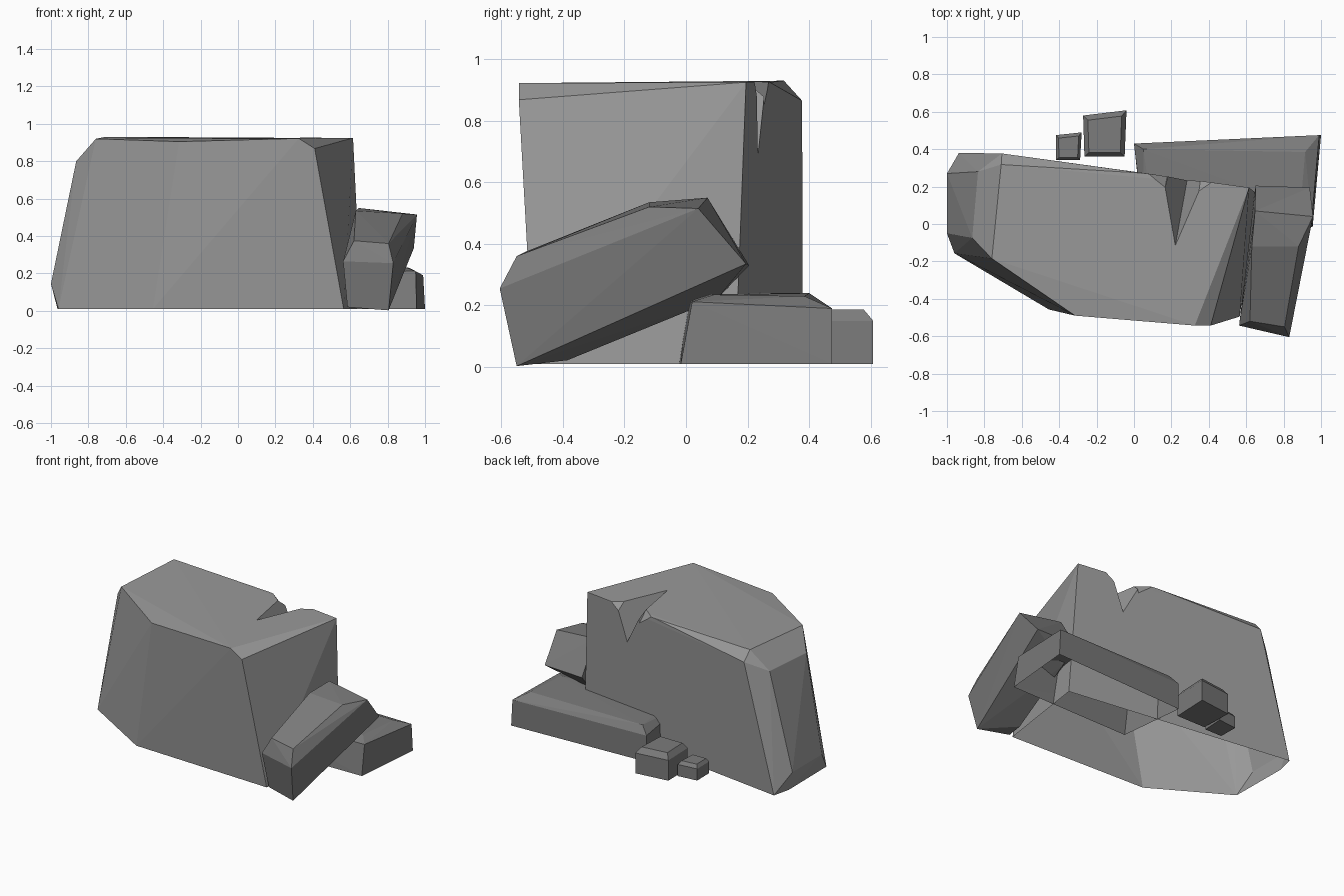
import bpy, bmesh
from mathutils import Vector

if "Cube" in bpy.data.objects:
    bpy.data.objects.remove(bpy.data.objects["Cube"])


def material(name, v):
    m = bpy.data.materials.new(name)
    m.diffuse_color = (v, v, v, 1)
    m.use_nodes = True
    m.node_tree.nodes["Principled BSDF"].inputs["Base Color"].default_value = m.diffuse_color
    return m


light_rock = material("light grey rock", 0.32)
dark_rock = material("dark grey rock", 0.20)


def hull(name, points, mat=None):
    """Flat-faced stone wrapped around a few corner points."""
    bm = bmesh.new()
    for p in points:
        bm.verts.new(p)
    res = bmesh.ops.convex_hull(bm, input=bm.verts[:])
    junk = {g for g in res["geom_interior"] + res["geom_unused"]
            if isinstance(g, bmesh.types.BMVert)}
    bmesh.ops.delete(bm, geom=list(junk), context='VERTS')
    bmesh.ops.recalc_face_normals(bm, faces=bm.faces[:])
    mesh = bpy.data.meshes.new(name)
    bm.to_mesh(mesh)
    bm.free()
    ob = bpy.data.objects.new(name, mesh)
    bpy.context.collection.objects.link(ob)
    if mat:
        mesh.materials.append(mat)
    return ob


def cut(ob, cutter):
    mod = ob.modifiers.new("chip", 'BOOLEAN')
    mod.operation = 'DIFFERENCE'
    mod.solver = 'EXACT'
    mod.object = cutter
    bpy.context.view_layer.objects.active = ob
    bpy.ops.object.modifier_apply(modifier=mod.name)
    bpy.data.objects.remove(cutter)


def open_bottom(ob):
    bm = bmesh.new()
    bm.from_mesh(ob.data)
    low = [f for f in bm.faces if all(v.co.z < 0.015 for v in f.verts)]
    bmesh.ops.delete(bm, geom=low, context='FACES')
    bm.to_mesh(ob.data)
    bm.free()


# Main boulder
boulder = hull("boulder", [
    # ground outline
    (-.96, -.157, .01), (-.455, -.457, .01), (.565, -.495, .01),
    (.66, .16, .01), (-.936, .38, .01), (-.965, .26, .01),
    # left flank
    (-1, .27, .145), (-1, -.05, .145), (-.834, .28, .8), (-.865, -.075, .8),
    # top outline
    (-.76, -.185, .92), (-.315, -.49, .905), (.325, -.543, .922),
    (.41, -.543, .868), (.615, .195, .925), (.05, .272, .925),
    (-.71, .318, .93), (-.706, .377, .865)], light_rock)

# Wedge-shaped crack in the back edge, with a chip on either side
tip, bottom = Vector((.22, -.12, .928)), Vector((.285, .24, .68))
left, right = Vector((.165, .2, .928)), Vector((.35, .18, .928))
wedge = []
for t in (-.3, 1.5):
    p = tip + (bottom - tip) * t
    wedge += [p, p + (left - tip) * 1.8, p + (right - tip) * 1.9]
cut(boulder, hull("crack_cutter", wedge))
cut(boulder, hull("chip_cutter", [(.06, .275, .935), (.165, .19, .935),
                                  (.18, .27, .83), (.25, .36, 1.0)]))
cut(boulder, hull("chip_cutter", [(.44, .23, .935), (.345, .165, .935),
                                  (.345, .245, .86), (.27, .35, 1.0)]))
open_bottom(boulder)

# Slab leaning against the right side
hull("leaning_slab", [
    (.83, -.605, .255), (.562, -.543, .265), (.805, -.55, .003), (.585, -.5, .02),
    (.805, -.55, .36), (.62, -.52, .375), (.88, -.12, .52), (.63, -.12, .535),
    (.957, .04, .515), (.647, .07, .55), (.94, .195, .335), (.65, .205, .33),
    (.66, .1, .22), (.6, -.385, .022)], dark_rock)

# Slab lying behind
lying = hull("lying_slab", [
    (0, .43, .01), (1, .475, .01), (.955, -.017, .01), (.05, -.03, .01),
    (0, .43, .19), (.99, .475, .19), (.95, .02, .212), (.05, .0, .21),
    (.05, .4, .24), (.915, .385, .23), (.89, .09, .235), (.1, .05, .24)], dark_rock)
open_bottom(lying)


# Small stones at the back: bevelled blocks from a four-corner outline
def small_stone(name, corners, shoulder, top):
    cx = sum(c[0] for c in corners) / 4
    cy = sum(c[1] for c in corners) / 4 - .01
    pts = []
    for x, y in corners:
        pts += [(x, y, .01), (x, y, shoulder),
                (cx + (x - cx) * .78, cy + (y - cy) * .78, top)]
    hull(name, pts, dark_rock)


small_stone("small_stone", [(-.272, .58), (-.04, .608), (-.05, .36), (-.265, .36)], .15, .187)
small_stone("pebble", [(-.418, .475), (-.28, .49), (-.288, .343), (-.416, .343)], .09, .113)
